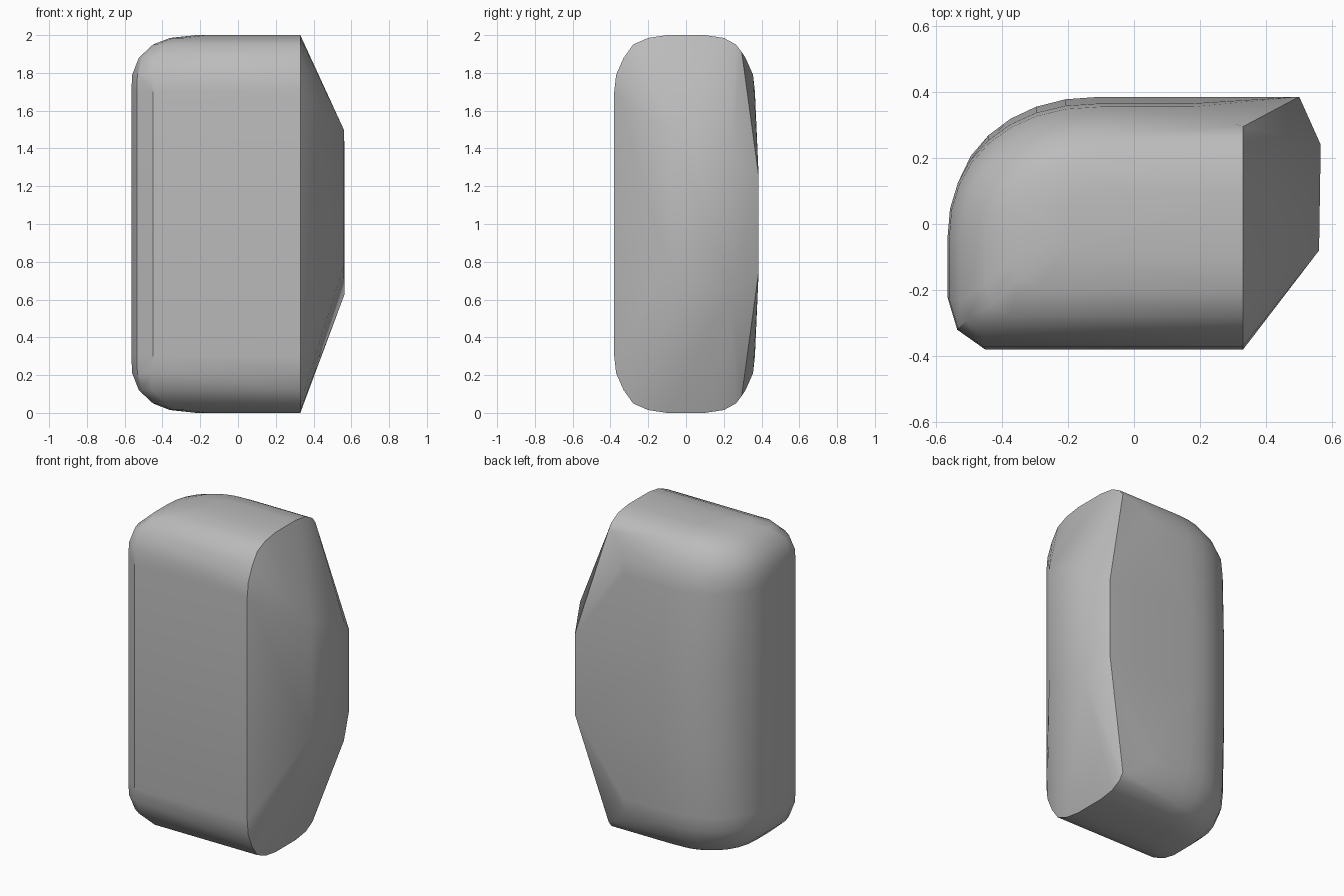
import bpy, bmesh, math

cube = bpy.data.objects.get("Cube")
if cube:
    bpy.data.objects.remove(cube, do_unlink=True)

# One flat colour
grey = bpy.data.materials.new("neutral_grey")
colour = (0.5, 0.5, 0.5, 1)
grey.diffuse_color = colour
grey.use_nodes = True
grey.node_tree.nodes["Principled BSDF"].inputs["Base Color"].default_value = colour

FLAT = 0.33          # x of the sharp front-right edge
# Levels: height from the middle, left x, front y, back y, back-right x, corner size
LEVELS = [
    (0.25, -0.565, -0.38, 0.385, 0.50, 1.0),
    (0.70, -0.565, -0.38, 0.365, 0.18, 1.0),
    (0.79, -0.56, -0.37, 0.355, 0.18, 0.9),
    (0.88, -0.525, -0.33, 0.315, 0.27, 0.6),
    (0.95, -0.45, -0.28, 0.265, FLAT, 0.6),
    (0.985, -0.36, -0.20, 0.20, FLAT, 0.6),
    (1.00, -0.22, -0.10, 0.10, FLAT, 0.5),
]


def outline(left, front, back, back_right, corner):
    """Plan of one level: wide round at back left, small bevel at front left."""
    points = [(FLAT, front), (left + 0.115 * corner, front),
              (left + 0.03 * corner, front + 0.06 * corner),
              (left, front + 0.16 * corner)]
    cx, cy = -0.1, -0.05
    for i in range(9):
        a = math.radians(90 * i / 8)
        points.append((cx + (left - cx) * math.cos(a) ** 0.9,
                       cy + (back - cy) * math.sin(a) ** 0.9))
    return points + [(back_right, back)]


# Body: levels mirrored about the middle, wrapped in one convex skin
bm = bmesh.new()
for dz, left, front, back, back_right, corner in LEVELS:
    for side in (-1, 1):
        for x, y in outline(left, front, back, back_right, corner):
            bm.verts.new((x, y, 1 + side * dz))
for side in (-1, 1):
    bm.verts.new((FLAT, 0.295, 1 + side * 0.91))

# Right-hand ridge
for p in [(0.56, -0.08, 1.5), (0.56, -0.08, 0.78),
          (0.565, 0.24, 1.38), (0.565, 0.24, 0.63)]:
    bm.verts.new(p)

bmesh.ops.remove_doubles(bm, verts=bm.verts, dist=0.002)
hull = bmesh.ops.convex_hull(bm, input=bm.verts)
loose = {g for g in hull["geom_interior"] + hull["geom_unused"]
         if isinstance(g, bmesh.types.BMVert)}
bmesh.ops.delete(bm, geom=list(loose), context="VERTS")
bmesh.ops.dissolve_limit(bm, angle_limit=math.radians(1),
                         verts=bm.verts, edges=bm.edges)
bmesh.ops.recalc_face_normals(bm, faces=bm.faces)

mesh = bpy.data.meshes.new("rounded_block")
bm.to_mesh(mesh)
bm.free()
mesh.materials.append(grey)
block = bpy.data.objects.new("rounded_block", mesh)
bpy.context.collection.objects.link(block)

# Smooth rounds, crisp ridge
bpy.ops.object.select_all(action="DESELECT")
block.select_set(True)
bpy.context.view_layer.objects.active = block
bpy.ops.object.shade_smooth_by_angle(angle=math.radians(35))
